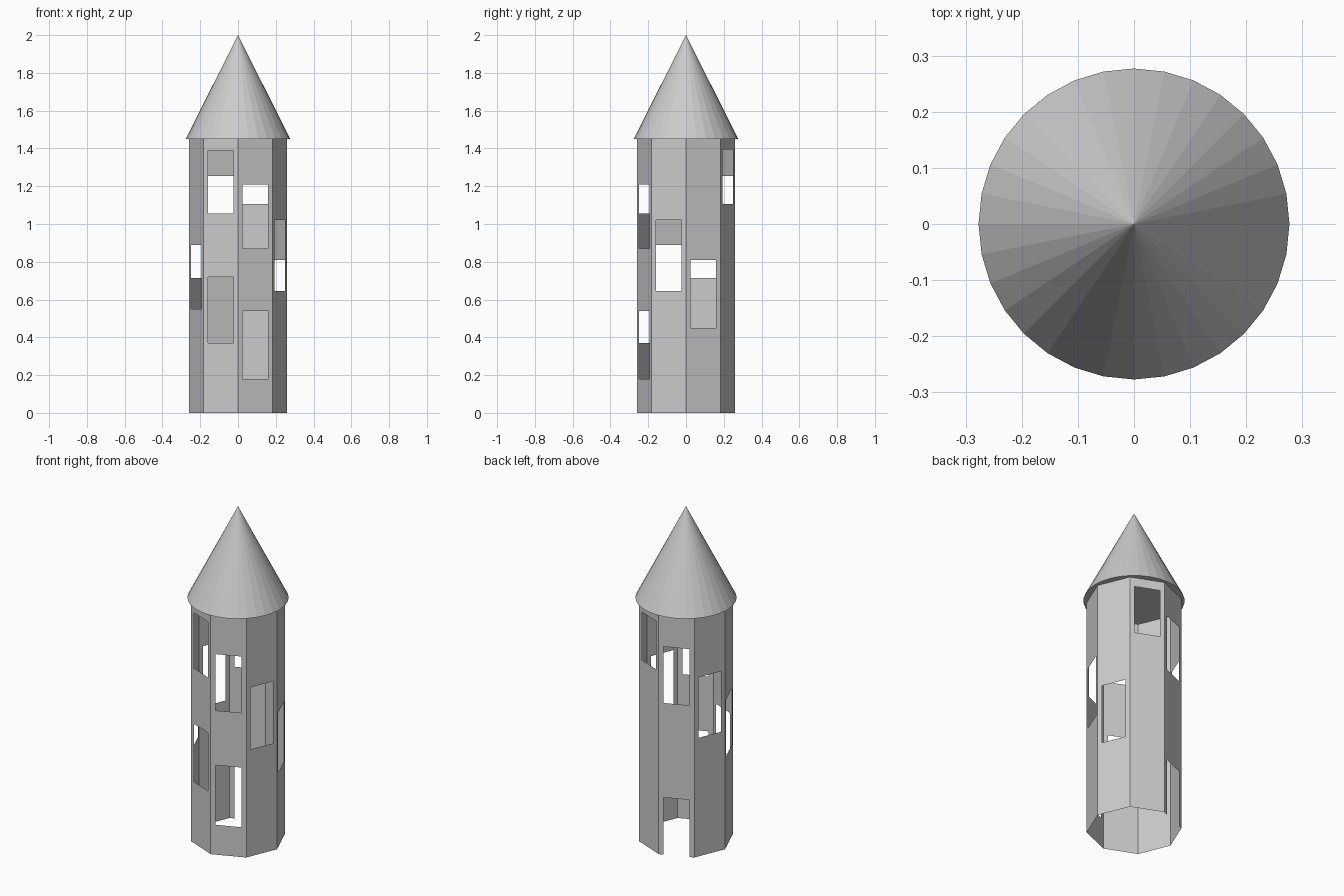
import bpy, bmesh, math
from mathutils import Vector

if "Cube" in bpy.data.objects:
    bpy.data.objects.remove(bpy.data.objects["Cube"])

RADIUS, WALL_TOP, TIP = 0.26, 1.45, 2.0
MARGIN = 0.135

# openings (bottom, top) per side, counter-clockwise from the front-left side
OPENINGS = [
    [(1.055, 1.39), (0.37, 0.72)],
    [(0.87, 1.21), (0.18, 0.54)],
    [(0.645, 1.02)],
    [(0.45, 0.81)],
    [(1.105, 1.395)],
    [(0.915, 1.255), (0.0, 0.345)],   # window above the doorway
    [(0.715, 1.08)],
    [(0.55, 0.89)],
]


def add_object(name, bm):
    mesh = bpy.data.meshes.new(name)
    bm.to_mesh(mesh)
    bm.free()
    obj = bpy.data.objects.new(name, mesh)
    bpy.context.collection.objects.link(obj)
    return obj


def corner(i):
    a = math.radians(-135 + 45 * i)
    return Vector((RADIUS * math.cos(a), RADIUS * math.sin(a), 0))


# Octagonal single-skin walls: a grid on each side, leaving out the openings
bm = bmesh.new()
levels = sorted({0.0, WALL_TOP} | {z for side in OPENINGS for o in side for z in o})
columns = [0, MARGIN, 1 - MARGIN, 1]
for i, side in enumerate(OPENINGS):
    a, b = corner(i), corner(i + 1)
    for c in range(3):
        for z0, z1 in zip(levels, levels[1:]):
            if c == 1 and any(lo <= z0 and z1 <= hi for lo, hi in side):
                continue
            p, q = a.lerp(b, columns[c]), a.lerp(b, columns[c + 1])
            bm.faces.new([bm.verts.new((v.x, v.y, z))
                          for v, z in ((p, z0), (q, z0), (q, z1), (p, z1))])
bmesh.ops.remove_doubles(bm, verts=bm.verts, dist=0.0005)
add_object("tower_walls", bm)

# Conical roof with a flat underside
bpy.ops.mesh.primitive_cone_add(vertices=32, radius1=0.277, radius2=0,
                                depth=TIP - WALL_TOP,
                                location=(0, 0, (TIP + WALL_TOP) / 2))
bpy.context.object.name = "roof"
